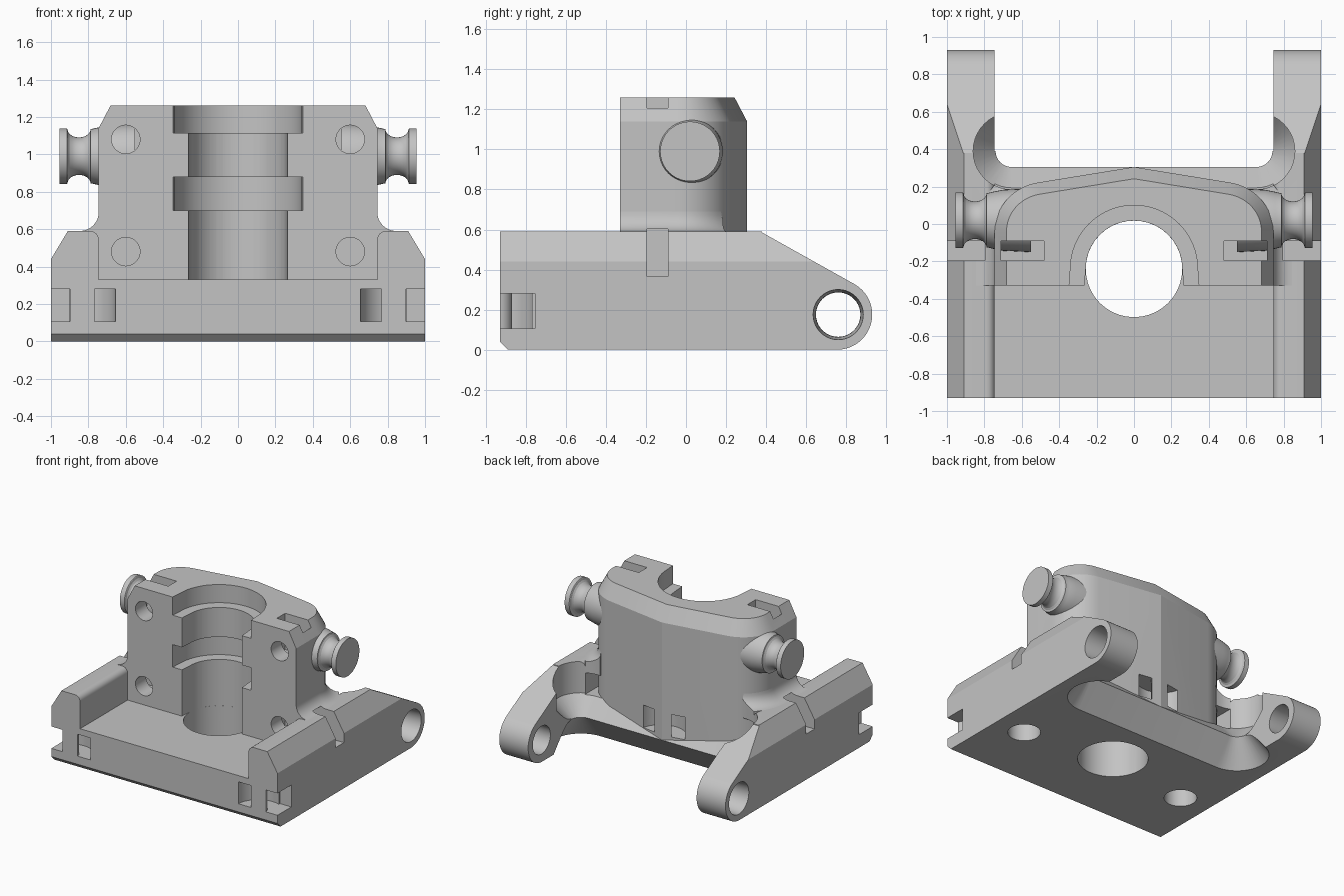
import bpy, bmesh, math
from math import cos, sin, radians, pi

cube = bpy.data.objects.get("Cube")
if cube:
    bpy.data.objects.remove(cube, do_unlink=True)

grey = bpy.data.materials.new("plastic_grey")
COLOUR = (0.55, 0.55, 0.55, 1)
grey.diffuse_color = COLOUR
grey.use_nodes = True
grey.node_tree.nodes["Principled BSDF"].inputs["Base Color"].default_value = COLOUR

helpers = []


def loft(name, rings, helper=False):
    """Closed solid through rings of equal point count."""
    bm = bmesh.new()
    rows = [[bm.verts.new(p) for p in ring] for ring in rings]
    n = len(rows[0])
    for a, b in zip(rows, rows[1:]):
        for i in range(n):
            j = (i + 1) % n
            bm.faces.new((a[i], a[j], b[j], b[i]))
    bm.faces.new(rows[0][::-1])
    bm.faces.new(rows[-1])
    bmesh.ops.recalc_face_normals(bm, faces=bm.faces)
    mesh = bpy.data.meshes.new(name)
    bm.to_mesh(mesh)
    bm.free()
    mesh.materials.append(grey)
    obj = bpy.data.objects.new(name, mesh)
    bpy.context.collection.objects.link(obj)
    if helper:
        obj.hide_render = True
        helpers.append(obj)
    return obj


def place(axis, u, v, w):
    return {"x": (w, u, v), "y": (u, w, v), "z": (u, v, w)}[axis]


def prism(name, pts, axis, a, b, helper=True):
    return loft(name, [[place(axis, u, v, w) for u, v in pts] for w in (a, b)], helper)


def box(x0, x1, y0, y1, z0, z1):
    return prism("box_cutter", [(x0, y0), (x1, y0), (x1, y1), (x0, y1)], "z", z0, z1)


def arc(cx, cy, r, a0, a1, n):
    return [(cx + r * cos(radians(a0 + (a1 - a0) * i / n)),
             cy + r * sin(radians(a0 + (a1 - a0) * i / n))) for i in range(n + 1)]


def turned(name, axis, cu, cv, profile, helper=True, n=40):
    """Solid of revolution: profile holds (position along axis, radius)."""
    return loft(name, [[place(axis, cu + r * cos(2 * pi * i / n), cv + r * sin(2 * pi * i / n), w)
                        for i in range(n)] for w, r in profile], helper)


def rod(axis, cu, cv, r, a, b):
    return turned("rod_cutter", axis, cu, cv, [(a, r), (b, r)])


def channel(cx, cy, r_in, r_out, a0, z0, z1):
    pts = arc(cx, cy, r_out, a0, a0 + 180, 24) + arc(cx, cy, r_in, a0 + 180, a0, 24)
    return prism("channel_cutter", pts, "z", z0, z1)


def carve(obj, cutters, operation="DIFFERENCE"):
    """Apply the cutters to the object and bake the result."""
    for c in cutters:
        mod = obj.modifiers.new("carve", "BOOLEAN")
        mod.operation = operation
        mod.solver = "EXACT"
        mod.object = c
    graph = bpy.context.evaluated_depsgraph_get()
    mesh = bpy.data.meshes.new_from_object(obj.evaluated_get(graph))
    obj.modifiers.clear()
    obj.data = mesh


def block_outline(d, z):
    """Plan of the tower, grown sideways and backwards by d."""
    half = [(0.745 + d, -0.33)]
    for i in range(11):
        t = radians(8 * i)
        half.append((0.47 + (0.275 + d) * cos(t), -0.04 + (0.265 + d) * sin(t)))
    full = half + [(0, 0.305 + d)] + [(-x, y) for x, y in reversed(half)]
    return [(x, y, z) for x, y in full]


def capsule(r, z):
    pts = arc(0.655, 0.39, r, -90, 90, 20) + arc(-0.655, 0.39, r, 90, 270, 20)
    return [(x, y, z) for x, y in pts]


# Base: rail and floor section, trimmed by the side profile
half = [(1, 0), (1, 0.44), (0.91, 0.59)] + arc(0.79, 0.545, 0.045, 90, 180, 6) + [(0.745, 0.33)]
section = half + [(-x, z) for x, z in reversed(half)]
base = prism("base", section, "y", -0.95, 0.95, helper=False)
side = [(-0.93, 0.04), (-0.89, 0)] + arc(0.755, 0.175, 0.175, -90, 60, 20)
side += [(0.38, 0.585), (0.37, 0.65), (-0.93, 0.65)]
carve(base, [prism("side_trim", side, "x", -1.1, 1.1)], "INTERSECT")

# Tower with chamfered top, and the flared foot that blends it into the rails
tower = loft("tower", [block_outline(0, 0.2), block_outline(0, 1.14), block_outline(-0.063, 1.26)])
foot_rings = [block_outline(0.1, 0.5)]
for i in range(9):
    t = radians(90 * i / 8)
    foot_rings.append(block_outline(0.1 - 0.1 * sin(t), 0.69 - 0.1 * cos(t)))
foot = loft("tower_foot", foot_rings)

# Gap between the rear arms, flared above and below its waist
waist = loft("gap_cutter", [capsule(0.243, -0.01), capsule(0.085, 0.2),
                            capsule(0.205, 0.34), capsule(0.205, 0.9)], True)
gap = [waist, box(-0.745, 0.745, 0.39, 1.2, -0.1, 0.9)]

# Central bore with wider seats, open to the front of the tower
AXIS_Y = -0.24
bore = rod("z", 0, AXIS_Y, 0.258, -0.1, 1.4)
seats = []
for r, z0, z1 in ((0.258, 0.33, 1.4), (0.34, 0.70, 0.88), (0.34, 1.115, 1.4)):
    u_shape = arc(0, AXIS_Y, r, 0, 180, 32) + [(-r - 0.012, -0.4), (r + 0.012, -0.4)]
    seats.append(prism("seat_cutter", u_shape, "z", z0, z1))

# Tie channel at the rear of the tower
rear_tie = channel(0, 0.32, 0.08, 0.19, 180, 0.24, 0.42)

# Screw holes, nut pockets, tie channels and hinge holes on both sides
screws, pockets, base_cuts = [], [], []
for s in (-1, 1):
    for z in (0.48, 1.08):
        screws.append(rod("y", s * 0.6, z, 0.076, -0.5, 0.0))
    x0, x1 = sorted((s * 0.48, s * 0.71))
    pockets.append(box(x0, x1, -0.195, -0.09, 0.97, 1.4))
    x0, x1 = sorted((s * 0.48, s * 1.1))
    pockets.append(box(x0, x1, -0.195, -0.09, 0.365, 0.603))
    x0, x1 = sorted((s * 0.9, s * 1.1))
    base_cuts += [
        channel(s * 0.833, -0.935, 0.066, 0.178, 0, 0.105, 0.28),
        box(x0, x1, -1.0, -0.755, 0.105, 0.28),
        rod("z", s * 0.745, -0.36, 0.12, -0.1, 0.27),
        turned("hinge_cutter", "x", 0.76, 0.175,
               [(s * 0.7, 0.11), (s * 0.8, 0.112), (s * 1.01, 0.126)])]

carve(base, gap + [bore, rear_tie] + screws + pockets + base_cuts)
carve(tower, [bore, rear_tie] + seats + screws + pockets)
carve(foot, gap + [box(-0.63, 0.63, -0.5, 0.6, 0.3, 0.9)] + screws + pockets)
parts = [base, tower, foot]

# Grooved side pins
for s, name in ((1, "left_pin"), (-1, "right_pin")):
    profile = [(s * 0.55, 0.17), (s * 0.70, 0.163), (s * 0.755, 0.152), (s * 0.785, 0.145)]
    for i in range(11):
        t = pi * i / 10
        profile.append((s * (0.85 - 0.062 * cos(t)), 0.145 - 0.045 * sin(t)))
    profile += [(s * 0.915, 0.149), (s * 0.955, 0.149)]
    parts.append(turned(name, "x", 0.02, 0.99, profile, helper=False))

for h in helpers:
    bpy.data.objects.remove(h, do_unlink=True)

# Smooth curved walls, keep machined edges crisp
bpy.ops.object.select_all(action="DESELECT")
for p in parts:
    p.select_set(True)
bpy.context.view_layer.objects.active = base
bpy.ops.object.shade_smooth_by_angle(angle=radians(18))
